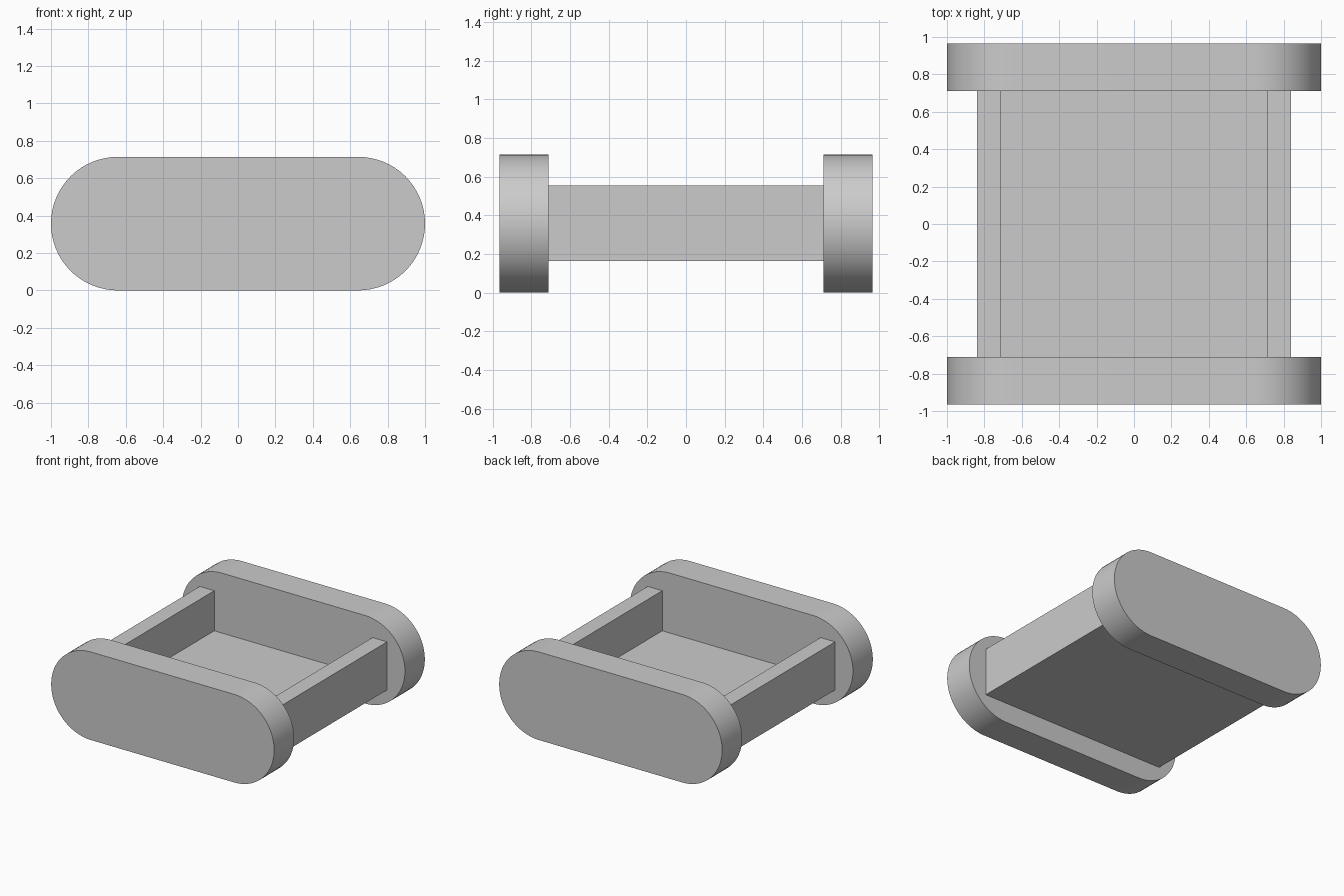
import bpy
import bmesh
import math

if "Cube" in bpy.data.objects:
    bpy.data.objects.remove(bpy.data.objects["Cube"], do_unlink=True)

grey = bpy.data.materials.new("plain grey")
grey.use_nodes = True
colour = (0.6, 0.6, 0.6, 1)
grey.diffuse_color = colour
grey.node_tree.nodes["Principled BSDF"].inputs["Base Color"].default_value = colour

RADIUS = 0.357       # half height of the rounded ends
HALF_LENGTH = 0.965  # outer face of each end
INNER = 0.71         # inner face of each end, and of the tray walls
TRAY_HALF = 0.84
TRAY_BOTTOM, TRAY_TOP = 0.163, 0.553
FLOOR = 0.065


def extrude_profile(name, points, y0, y1):
    """Extrude an outline in the xz plane from y0 to y1."""
    bm = bmesh.new()
    face = bm.faces.new([bm.verts.new((x, y0, z)) for x, z in points])
    grown = bmesh.ops.extrude_face_region(bm, geom=[face])["geom"]
    verts = [v for v in grown if isinstance(v, bmesh.types.BMVert)]
    bmesh.ops.translate(bm, verts=verts, vec=(0, y1 - y0, 0))
    bmesh.ops.recalc_face_normals(bm, faces=bm.faces)
    mesh = bpy.data.meshes.new(name)
    bm.to_mesh(mesh)
    bm.free()
    mesh.materials.append(grey)
    obj = bpy.data.objects.new(name, mesh)
    bpy.context.collection.objects.link(obj)
    return obj


# Stadium outline shared by the two ends
SEGMENTS = 32
stadium = []
for side in (1, -1):
    for i in range(SEGMENTS + 1):
        a = math.pi * i / SEGMENTS - math.pi / 2
        stadium.append((side * (1 - RADIUS + RADIUS * math.cos(a)),
                        RADIUS + side * RADIUS * math.sin(a)))

# Rounded ends
for name, side in (("front_end", -1), ("back_end", 1)):
    end = extrude_profile(name, stadium, side * INNER, side * HALF_LENGTH)
    bpy.ops.object.select_all(action="DESELECT")
    end.select_set(True)
    bpy.context.view_layer.objects.active = end
    bpy.ops.object.shade_smooth_by_angle(angle=math.radians(30))

# Open tray joining the ends: U-shaped section with a thin floor
right_half = [(TRAY_HALF, TRAY_BOTTOM), (TRAY_HALF, TRAY_TOP),
              (INNER, TRAY_TOP), (INNER, TRAY_BOTTOM + FLOOR)]
left_half = [(-x, z) for x, z in reversed(right_half)]
extrude_profile("tray", right_half + left_half, -INNER, INNER)
